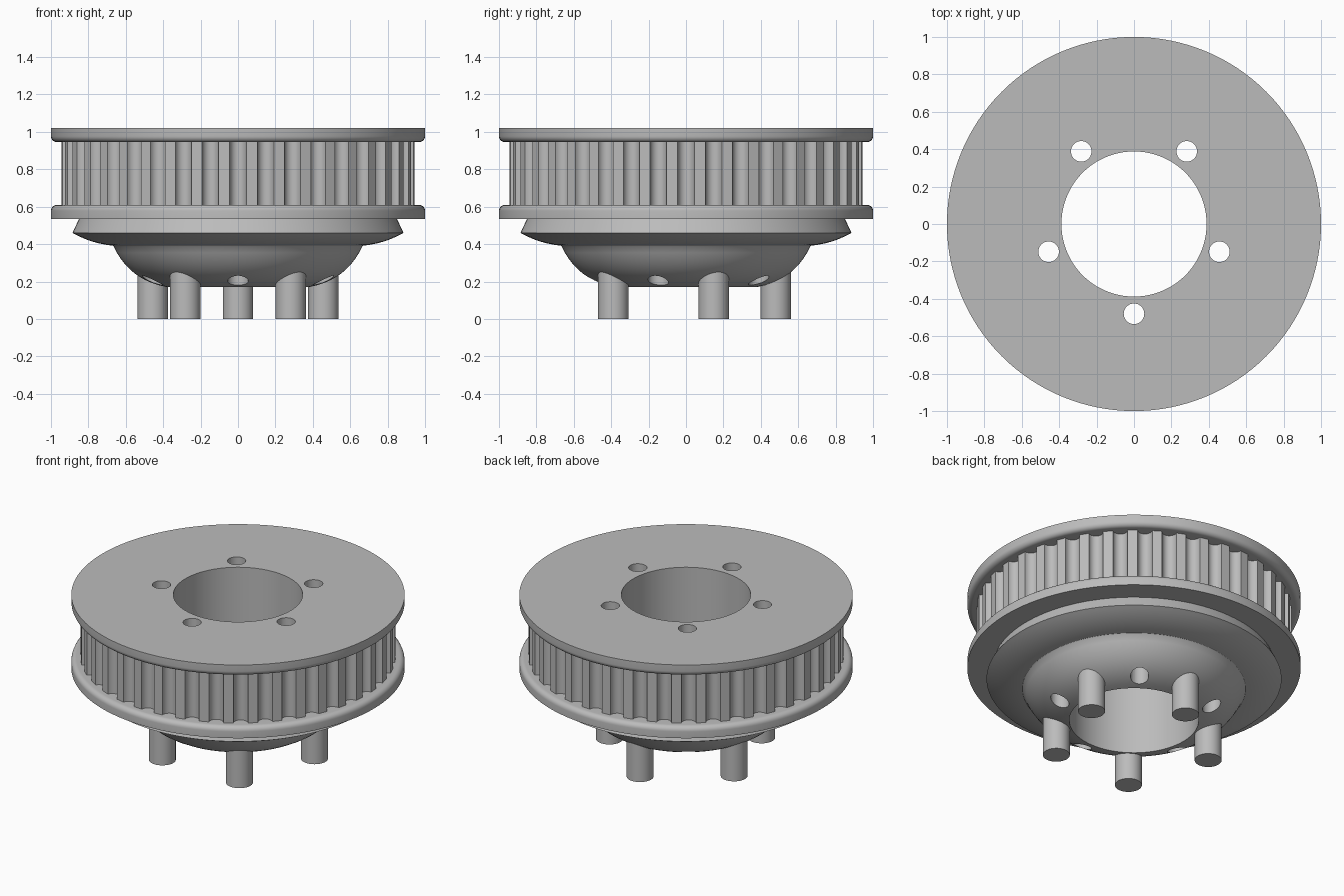
import bpy, bmesh
from math import pi, sin, cos, radians
from mathutils import Vector

if "Cube" in bpy.data.objects:
    bpy.data.objects.remove(bpy.data.objects["Cube"])

metal = bpy.data.materials.new("brushed grey")
metal.use_nodes = True
metal.diffuse_color = (0.5, 0.5, 0.5, 1)
metal.node_tree.nodes["Principled BSDF"].inputs["Base Color"].default_value = (0.5, 0.5, 0.5, 1)


def add_object(name, bm):
    bmesh.ops.recalc_face_normals(bm, faces=bm.faces)
    mesh = bpy.data.meshes.new(name)
    bm.to_mesh(mesh)
    bm.free()
    obj = bpy.data.objects.new(name, mesh)
    bpy.context.collection.objects.link(obj)
    mesh.materials.append(metal)
    return obj


def smooth(obj, angle=30):
    bpy.ops.object.select_all(action='DESELECT')
    obj.select_set(True)
    bpy.context.view_layer.objects.active = obj
    bpy.ops.object.shade_smooth_by_angle(angle=radians(angle))


def lathe(name, profile, steps=128):
    bm = bmesh.new()
    verts = [bm.verts.new((r, 0, z)) for r, z in profile]
    edges = [bm.edges.new((v, verts[i - 1])) for i, v in enumerate(verts)]
    bmesh.ops.spin(bm, geom=verts + edges, cent=(0, 0, 0), axis=(0, 0, 1),
                   angle=2 * pi, steps=steps, use_merge=True)
    bmesh.ops.remove_doubles(bm, verts=bm.verts, dist=1e-5)
    return add_object(name, bm)


def rods(name, radius, z0, z1, start, count=5, ring=0.48):
    bm = bmesh.new()
    for i in range(count):
        a = start + 2 * pi * i / count
        made = bmesh.ops.create_cone(bm, cap_ends=True, segments=40, radius1=radius,
                                     radius2=radius, depth=z1 - z0)
        bmesh.ops.translate(bm, verts=made["verts"],
                            vec=Vector((ring * cos(a), ring * sin(a), (z0 + z1) / 2)))
    return add_object(name, bm)


def arc(r, z, size, a0, a1, n=6):
    angles = [radians(a0 + (a1 - a0) * i / n) for i in range(n + 1)]
    return [(r + size * cos(a), z + size * sin(a)) for a in angles]


def bend(p, q, bulge, n=10):
    # bowed line from p to q, pushed downward and outward by bulge
    p, q = Vector(p), Vector(q)
    side = Vector((p.y - q.y, q.x - p.x)).normalized() * bulge
    return [tuple(p.lerp(q, i / n) + side * 4 * (i / n) * (1 - i / n)) for i in range(n + 1)]


# Body: bore, two rounded flanges, flared collar and bowl
BORE, CORE = 0.388, 0.87
profile = [(BORE, 1.02), (1, 1.02)]
profile += arc(0.968, 0.977, 0.032, 0, -90)
profile += [(CORE, 0.945), (CORE, 0.61)]
profile += arc(0.968, 0.578, 0.032, 90, 0)
profile += [(1, 0.535), (0.85, 0.535)]
profile += bend((0.885, 0.46), (0.67, 0.392), 0.012)
profile += bend((0.665, 0.388), (BORE, 0.172), 0.045)
body = lathe("pulley_body", profile)

# Bolt holes cut right through
cutter = rods("hole_cutter", 0.055, -0.2, 1.3, -pi / 2)
cut = body.modifiers.new("bolt_holes", 'BOOLEAN')
cut.operation = 'DIFFERENCE'
cut.solver = 'EXACT'
cut.object = cutter
bpy.context.view_layer.objects.active = body
bpy.ops.object.modifier_apply(modifier=cut.name)
bpy.data.objects.remove(cutter)
smooth(body)

# Toothed belt band with round grooves
TEETH, TIP, DEPTH, HALF = 40, 0.945, 0.045, 0.047
bm = bmesh.new()
lower, upper = [], []
for t in range(TEETH):
    mid = -pi / 2 + 2 * pi * t / TEETH
    for k in range(11):
        s = pi * k / 10
        a = mid - HALF * cos(s)
        r = TIP - DEPTH * sin(s)
        lower.append(bm.verts.new((r * cos(a), r * sin(a), 0.6)))
        upper.append(bm.verts.new((r * cos(a), r * sin(a), 0.955)))
for i in range(len(lower)):
    bm.faces.new((lower[i - 1], lower[i], upper[i], upper[i - 1]))
smooth(add_object("toothed_band", bm))

# Pegs between the bolt holes
smooth(rods("pegs", 0.081, 0, 0.32, pi / 2))
